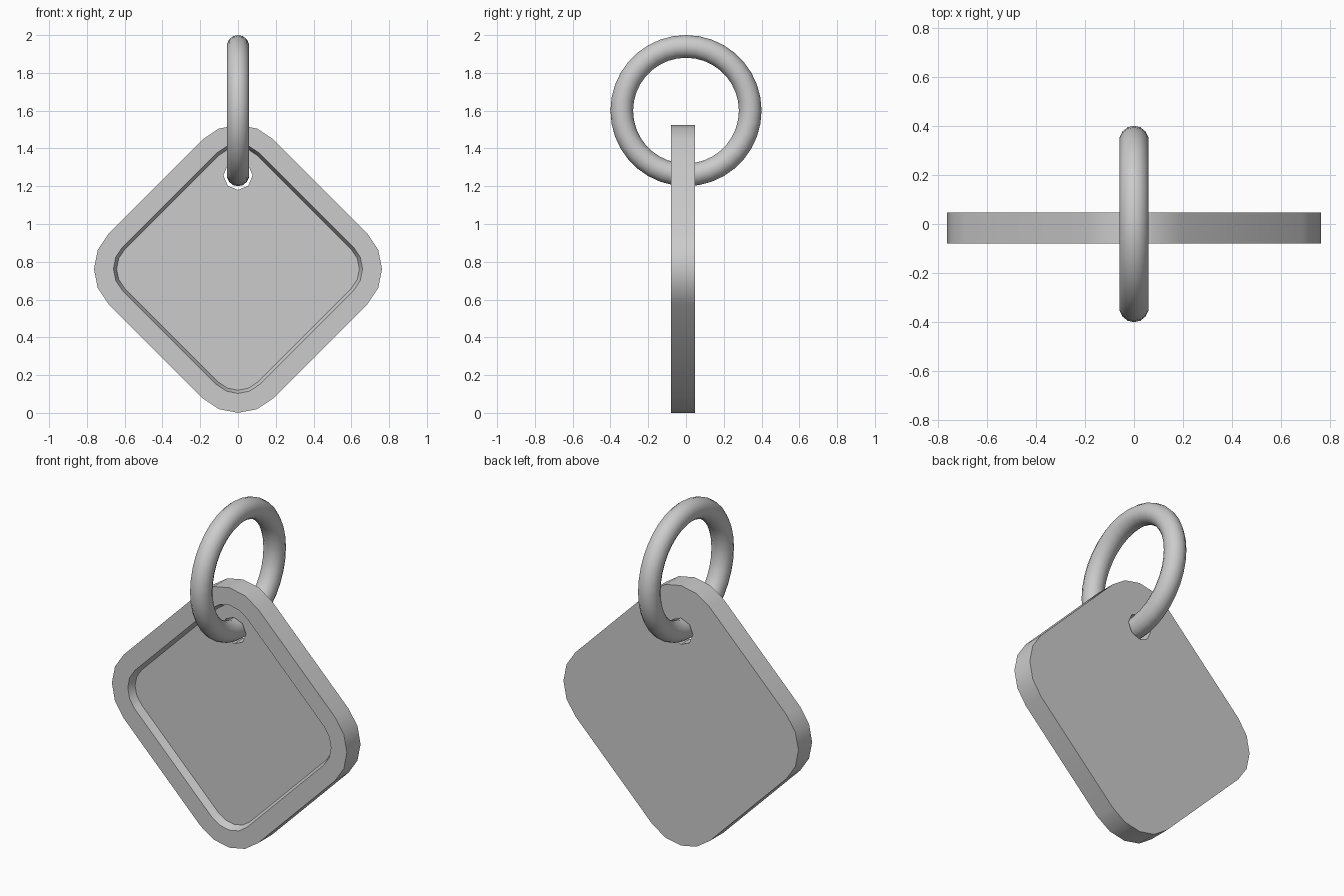
import bpy, bmesh
from math import cos, sin, pi

if "Cube" in bpy.data.objects:
    bpy.data.objects.remove(bpy.data.objects["Cube"])

CZ = 0.7625          # height of the tag centre
CORNER = 0.4975      # distance from tag centre to each corner arc centre
FRONT, BACK, FLOOR = -0.08, 0.047, -0.036


def rounded_diamond(bm, radius, y):
    """Ring of vertices: four corners, each a 4-segment arc."""
    verts = []
    for k in range(4):
        a = k * pi / 2
        for s in range(-2, 3):
            b = a + s * pi / 8
            verts.append(bm.verts.new((CORNER * cos(a) + radius * cos(b), y,
                                       CZ + CORNER * sin(a) + radius * sin(b))))
    return verts


def octagon(bm, radius, z, y):
    return [bm.verts.new((radius * cos(k * pi / 4), y, z + radius * sin(k * pi / 4)))
            for k in range(8)]


def bridge(bm, a, b):
    n = len(a)
    for i in range(n):
        j = (i + 1) % n
        bm.faces.new((a[i], a[j], b[j], b[i]))


def fill_with_hole(bm, outer, inner):
    edges = []
    for loop in (outer, inner):
        for i in range(len(loop)):
            pair = (loop[i], loop[(i + 1) % len(loop)])
            edges.append(bm.edges.get(pair) or bm.edges.new(pair))
    bmesh.ops.triangle_fill(bm, use_beauty=True, use_dissolve=False,
                            edges=edges, normal=(0, -1, 0))


def smooth(obj):
    bpy.ops.object.select_all(action='DESELECT')
    obj.select_set(True)
    bpy.context.view_layer.objects.active = obj
    bpy.ops.object.shade_smooth_by_angle(angle=pi / 6)


# Tag plate with recessed front and a hole near the top corner
bm = bmesh.new()
back = rounded_diamond(bm, 0.265, BACK)
front = rounded_diamond(bm, 0.265, FRONT)
lip = rounded_diamond(bm, 0.162, FRONT)
floor = rounded_diamond(bm, 0.145, FLOOR)
hole_front = octagon(bm, 0.077, 1.257, FLOOR)
hole_back = octagon(bm, 0.077, 1.257, BACK)
for a, b in ((back, front), (front, lip), (lip, floor), (hole_front, hole_back)):
    bridge(bm, a, b)
fill_with_hole(bm, floor, hole_front)
fill_with_hole(bm, back, hole_back)
bmesh.ops.recalc_face_normals(bm, faces=bm.faces)
mesh = bpy.data.meshes.new("tag_plate")
bm.to_mesh(mesh)
bm.free()
tag = bpy.data.objects.new("tag_plate", mesh)
bpy.context.collection.objects.link(tag)
smooth(tag)

# Hanging ring through the hole
bpy.ops.mesh.primitive_torus_add(major_segments=36, minor_segments=14,
                                 major_radius=0.34, minor_radius=0.06,
                                 location=(0, 0, 1.6), rotation=(0, pi / 2, 0))
ring = bpy.context.object
ring.name = "hanging_ring"
smooth(ring)
